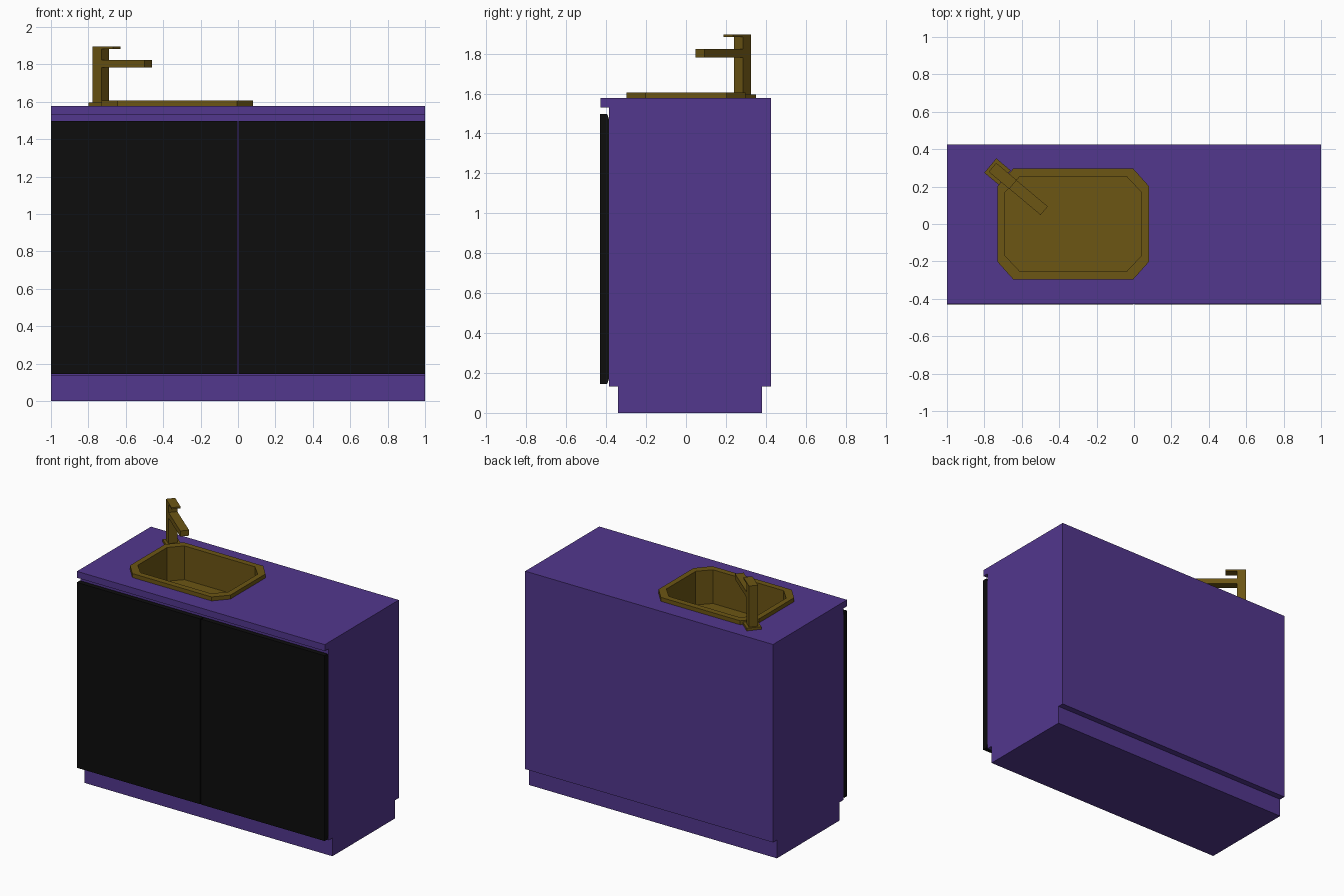
import bpy, bmesh, math
from mathutils import Vector, Matrix

if "Cube" in bpy.data.objects:
    bpy.data.objects.remove(bpy.data.objects["Cube"])


def material(name, rgb):
    m = bpy.data.materials.new(name)
    m.diffuse_color = (*rgb, 1)
    m.use_nodes = True
    m.node_tree.nodes["Principled BSDF"].inputs["Base Color"].default_value = m.diffuse_color
    return m


PURPLE = material("purple_laminate", (0.085, 0.038, 0.27))
BLACK = material("black_front", (0.004, 0.004, 0.004))
BRASS = material("dark_brass", (0.15, 0.092, 0.007))


def finish(bm, name, mat):
    bmesh.ops.recalc_face_normals(bm, faces=bm.faces)
    me = bpy.data.meshes.new(name)
    bm.to_mesh(me)
    bm.free()
    me.materials.append(mat)
    ob = bpy.data.objects.new(name, me)
    bpy.context.collection.objects.link(ob)
    return ob


def loft(name, rings, mat):
    """Skin a stack of equal-length rings and cap both ends."""
    bm = bmesh.new()
    loops = [[bm.verts.new(p) for p in r] for r in rings]
    n = len(loops[0])
    for a, b in zip(loops, loops[1:]):
        for i in range(n):
            j = (i + 1) % n
            bm.faces.new((a[i], a[j], b[j], b[i]))
    bm.faces.new(loops[0])
    bm.faces.new(loops[-1])
    return finish(bm, name, mat)


def extrude_x(name, profile, x0, x1, mat):
    return loft(name, [[(x, y, z) for y, z in profile] for x in (x0, x1)], mat)


# Cabinet carcass: plinth, body and overhanging counter in one side profile
cabinet = extrude_x("cabinet", [
    (-0.34, 0), (0.38, 0), (0.38, 0.133), (0.425, 0.133), (0.425, 1.577),
    (-0.428, 1.577), (-0.428, 1.53), (-0.385, 1.53), (-0.385, 0.133), (-0.34, 0.133),
], -1, 1, PURPLE)

# Pair of doors with bevelled rear edges at top and bottom
door = [(-0.43, 0.145), (-0.395, 0.145), (-0.385, 0.172), (-0.385, 1.47),
        (-0.395, 1.497), (-0.43, 1.497)]
for name, side in (("left_door", -1), ("right_door", 1)):
    extrude_x(name, door, side * 0.004, side * 1.0, BLACK)

# Sink: cut-corner rim and straight-walled basin
SINK_X = -0.325


def octagon(hx, hy, cx, cy, z):
    pts = []
    for sx, sy in ((1, 1), (-1, 1), (-1, -1), (1, -1)):
        corner = [(sx * hx, sy * (hy - cy)), (sx * (hx - cx), sy * hy)]
        pts += corner if sx * sy > 0 else corner[::-1]
    return [(x + SINK_X, y, z) for x, y in pts]


cutter = loft("sink_cutter", [octagon(0.38, 0.268, 0.08, 0.085, z) for z in (1.33, 1.7)], PURPLE)
cut = cabinet.modifiers.new("sink_hole", "BOOLEAN")
cut.operation = "DIFFERENCE"
cut.solver = "EXACT"
cut.object = cutter
bpy.context.view_layer.objects.active = cabinet
bpy.ops.object.modifier_apply(modifier=cut.name)
bpy.data.objects.remove(cutter)

RIM, INNER, SHELL = (0.405, 0.297, 0.085, 0.095), (0.365, 0.254, 0.08, 0.085), (0.374, 0.262, 0.08, 0.085)
loft("sink", [
    octagon(*SHELL, 1.345), octagon(*SHELL, 1.577), octagon(*RIM, 1.577),
    octagon(*RIM, 1.606), octagon(*INNER, 1.606), octagon(*INNER, 1.36),
], BRASS)

# Drain cover on the basin floor
loft("drain", [[(SINK_X + 0.047 * math.cos(a), 0.047 * math.sin(a), z)
                for a in (math.tau * i / 12 for i in range(12))]
               for z in (1.355, 1.364)], BRASS)

# Tap: square parts turned to point over the basin
TAP = Matrix.Translation((-0.733, 0.283, 0)) @ Matrix.Rotation(math.radians(-40), 4, "Z")


def tap_box(name, x0, x1, half_y, z0, z1):
    rings = [[TAP @ Vector((x, y, z)) for x, y in
              ((x0, -half_y), (x1, -half_y), (x1, half_y), (x0, half_y))] for z in (z0, z1)]
    return loft(name, rings, BRASS)


tap_box("tap_base", -0.046, 0.054, 0.05, 1.577, 1.596)
tap_box("tap_post", -0.031, 0.031, 0.031, 1.59, 1.884)
tap_box("tap_spout", 0.02, 0.33, 0.03, 1.782, 1.823)
tap_box("tap_lever", -0.031, 0.112, 0.031, 1.883, 1.895)
